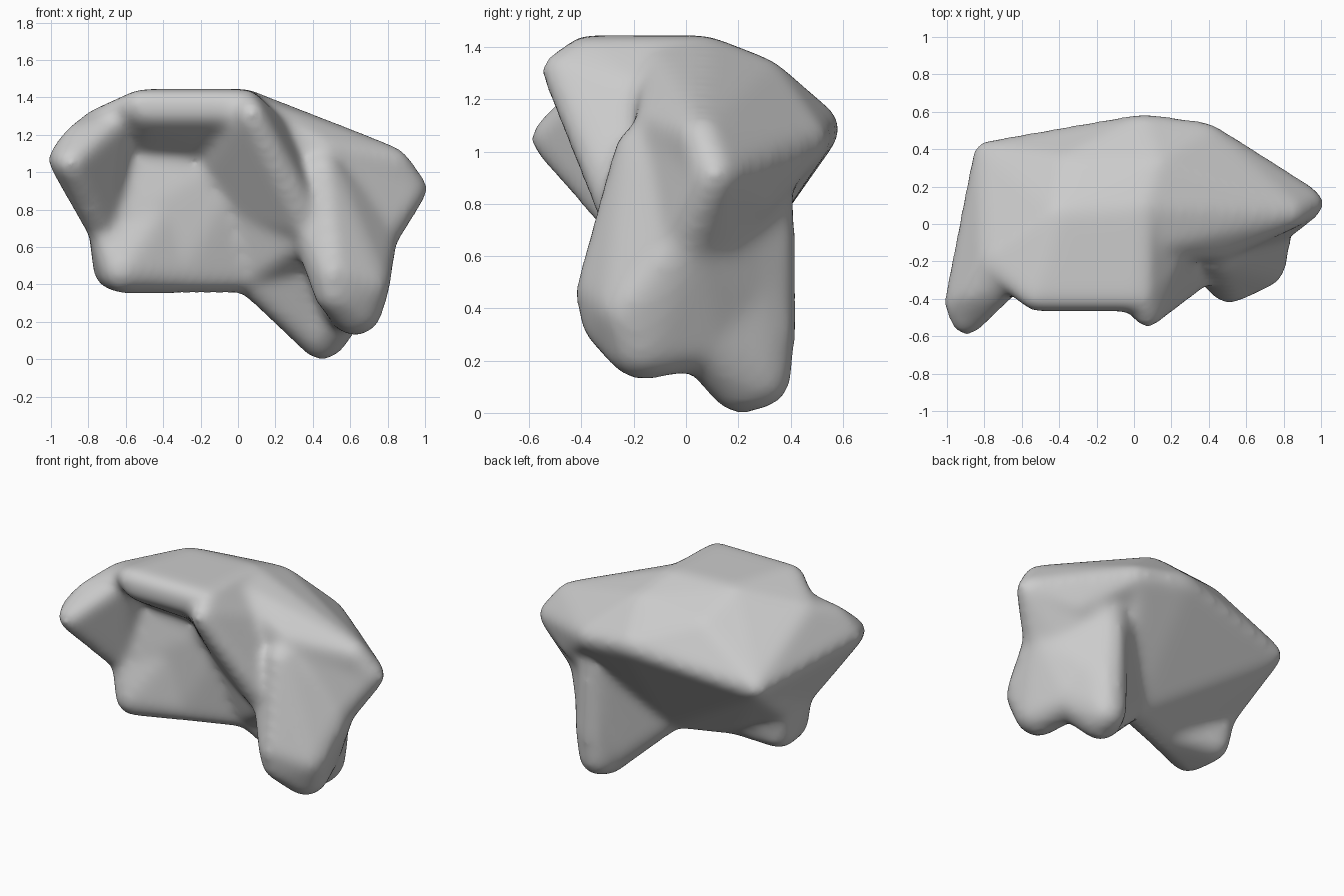
import bpy, bmesh
from mathutils import Vector

if "Cube" in bpy.data.objects:
    bpy.data.objects.remove(bpy.data.objects["Cube"], do_unlink=True)

# Unit sphere directions used to round every corner of a lump
ball = bmesh.new()
bmesh.ops.create_icosphere(ball, subdivisions=2, radius=1)
DIRS = [v.co.copy() for v in ball.verts]
ball.free()

bm = bmesh.new()


def lump(*corners):
    """Add a rounded convex lump wrapped around spheres (x, y, z, radius)."""
    verts = [bm.verts.new(Vector(c[:3]) + d * c[3]) for c in corners for d in DIRS]
    bmesh.ops.convex_hull(bm, input=verts)
    bmesh.ops.delete(bm, geom=[v for v in verts if v.is_valid and not v.link_faces],
                     context='VERTS')


# Shared corners
top_right = (-.53, -.39, 1.365, .08)
top_left = (.04, -.39, 1.365, .08)
top_back = (-.4, .05, 1.365, .08)
top_back_left = (.05, .08, 1.365, .08)
dome = (.12, .3, 1.28, .08)
cap_corner = (.07, -.48, 1.31, .08)
back_corner = (-.785, .37, .97, .08)
back_mid = (.05, .505, 1.09, .09)
back_left = (.38, .46, 1.04, .09)
foot_right = (-.62, -.22, .48, .13)
foot_back = (-.67, -.05, .48, .11)
foot_mid = (-.31, -.1, .46, .11)
foot_left = (.06, .04, .46, .11)
outer_wall = (-.72, -.2, .68, .08)
outer_wall_back = (-.72, .0, .67, .08)
horn_root = (-.76, -.2, 1.26, .08)
tip = (.93, .11, .91, .09)
tip_top = (.83, .06, 1.05, .09)
wing_keel = (.66, .26, .82, .08)
armpit = (.74, .0, .66, .12)
shoulder = (.45, -.08, 1.1, .12)
front_paw = (.63, -.17, .27, .15)
paw_link = (.57, .06, .29, .13)
back_paw = (.45, .21, .12, .13)
back_heel = (.46, .28, .14, .13)
haunch = (.45, .31, .8, .11)

# Domed roof with a flat cap
lump(top_right, top_left, top_back, top_back_left, back_corner, back_mid, back_left,
     dome, (-.35, .3, 1.24, .08), horn_root,
     (-.1, -.1, 1.15, .08), (-.55, -.1, 1.15, .08))
# Lip along the front of the cap
lump(top_right, top_left, (-.5, -.39, 1.32, .08), (0, -.39, 1.32, .08),
     (.02, -.12, 1.14, .09), (-.5, -.12, 1.16, .09))
# Upper body tucked under the roof
lump(foot_mid, foot_left, back_corner, back_mid, back_left, outer_wall, outer_wall_back,
     (-.64, -.11, 1.1, .09), (.1, -.03, 1.15, .1), (-.4, -.12, .82, .1))
# Lower ridge and the foot at its right end
lump(foot_right, foot_back, foot_mid, outer_wall, outer_wall_back, (-.4, -.12, .82, .1))
lump(foot_mid, foot_left, (-.4, -.12, .82, .1), (.08, .05, .6, .1), (-.4, .05, .6, .1))
# Pointed horn at the front right
lump((-.93, -.42, 1.07, .09), (-.895, -.51, 1.05, .09), (-.86, -.38, 1.18, .08),
     (-.66, -.3, 1.26, .08), horn_root, back_corner, outer_wall, (-.62, -.1, 1.1, .08))
# Side wing running out to the left tip
lump(top_back_left, (.08, -.1, 1.33, .08), dome, back_mid, back_left,
     tip, tip_top, shoulder, wing_keel, (.3, -.04, .95, .1))
# Ridge from the cap corner down to the front leg
lump(cap_corner, top_left, (.2, -.13, 1.19, .1), (.36, -.22, .74, .11),
     (.42, .05, .8, .1), (-.12, -.12, 1.05, .1), (.04, -.07, .8, .1))
# Soft fill between the ridge, the front wall and the legs
lump((-.15, -.07, 1.1, .1), (.02, -.06, .78, .1), (.35, -.15, .66, .1), foot_left,
     (.35, .1, .46, .1), (.4, .2, .9, .1))
# Flank under the wing, joining both legs
lump(shoulder, tip, armpit, haunch, (.6, .1, .6, .12), (.4, -.15, .7, .12))
lump(armpit, haunch, front_paw, paw_link, (.42, -.1, .6, .1), (.47, .28, .4, .13),
     (.6, .1, .6, .13))
# Front leg
lump(front_paw, (.68, -.21, .4, .14), (.51, -.31, .46, .12), (.52, -.29, .36, .12),
     (.45, -.17, 1.0, .11), armpit, (.4, -.2, .7, .12), (.5, .1, .6, .1))
# Back leg and its web to the body
lump(back_paw, back_heel, (.47, .29, .32, .135), haunch, paw_link, (.6, .14, .7, .12),
     (.38, .12, .45, .1))
lump(back_paw, foot_left, (.2, .1, .42, .1), (.38, .3, .8, .1), (.45, 0, .6, .1))

mesh = bpy.data.meshes.new("rough_lumps")
bmesh.ops.recalc_face_normals(bm, faces=bm.faces)
bm.to_mesh(mesh)
bm.free()
rough = bpy.data.objects.new("rough_lumps", mesh)
bpy.context.collection.objects.link(rough)

# Fuse the lumps into one soft skin
remesh = rough.modifiers.new("fuse", 'REMESH')
remesh.mode = 'VOXEL'
remesh.voxel_size = .022
soften = rough.modifiers.new("soften", 'SMOOTH')
soften.factor = .5
soften.iterations = 26
graph = bpy.context.evaluated_depsgraph_get()
skin = bpy.data.meshes.new_from_object(rough.evaluated_get(graph))
bpy.data.objects.remove(rough, do_unlink=True)

# Grey surface
grey = bpy.data.materials.new("plain_grey")
grey.use_nodes = True
colour = (.6, .6, .6, 1)
grey.diffuse_color = colour
grey.node_tree.nodes["Principled BSDF"].inputs["Base Color"].default_value = colour
skin.materials.clear()
skin.materials.append(grey)
skin.name = "soft_body"
body = bpy.data.objects.new("soft_body", skin)
bpy.context.collection.objects.link(body)
for p in skin.polygons:
    p.use_smooth = True
